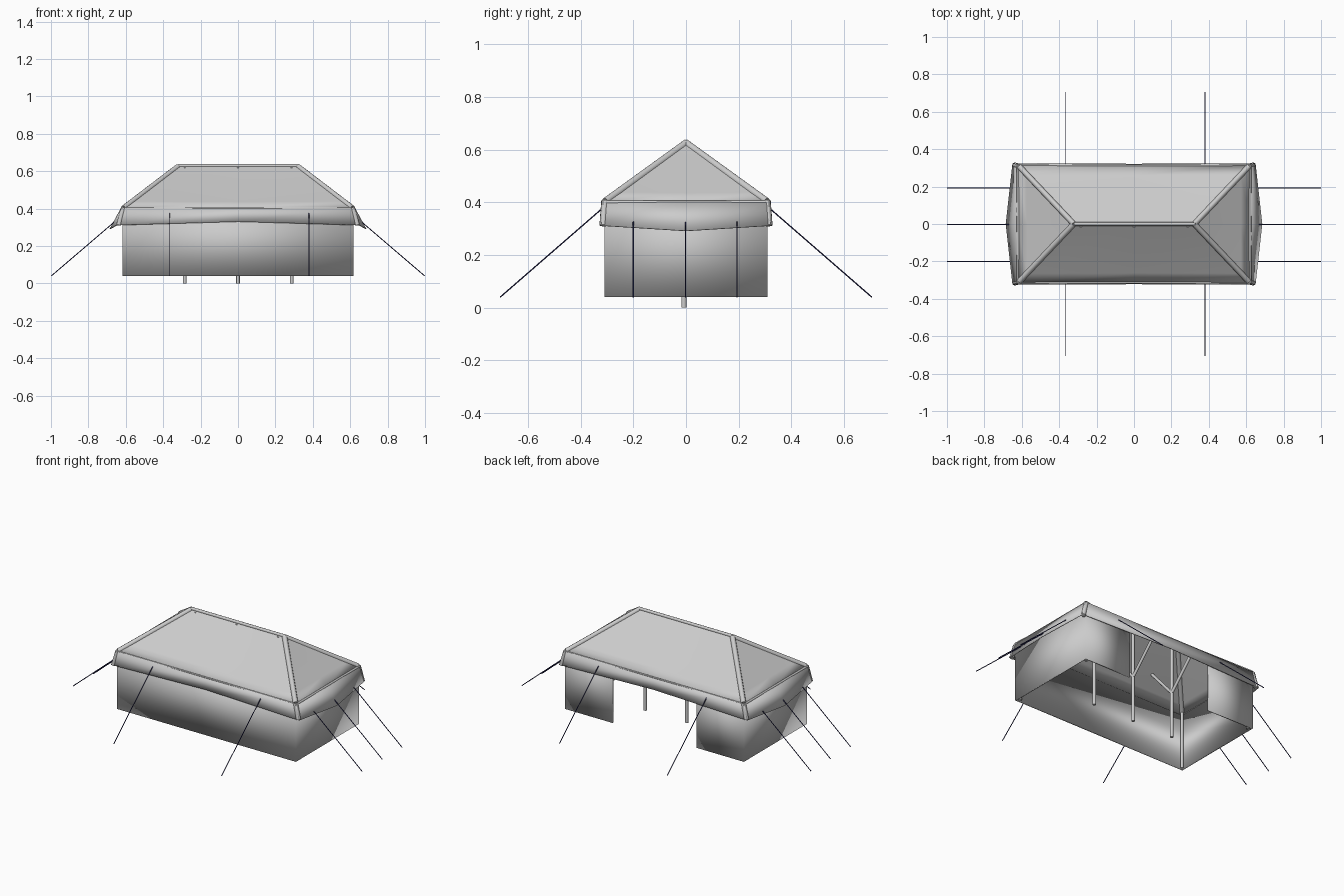
import bpy, bmesh
from mathutils import Vector

if "Cube" in bpy.data.objects:
    bpy.data.objects.remove(bpy.data.objects["Cube"])

rope_mat = bpy.data.materials.new("rope_navy")
rope_mat.diffuse_color = (0.02, 0.02, 0.10, 1)
rope_mat.use_nodes = True
rope_mat.node_tree.nodes["Principled BSDF"].inputs["Base Color"].default_value = rope_mat.diffuse_color


def make(name, bm, mat=None, smooth=None, thick=0):
    me = bpy.data.meshes.new(name)
    bm.to_mesh(me)
    bm.free()
    ob = bpy.data.objects.new(name, me)
    bpy.context.collection.objects.link(ob)
    if mat:
        me.materials.append(mat)
    if thick:
        m = ob.modifiers.new("thickness", 'SOLIDIFY')
        m.thickness = thick
        m.offset = -1
    if smooth:
        bpy.context.view_layer.objects.active = ob
        ob.select_set(True)
        bpy.ops.object.shade_smooth_by_angle(angle=smooth)
        ob.select_set(False)
    return ob


def tube(name, a, b, r, n=8, mat=None):
    a, b = Vector(a), Vector(b)
    d = b - a
    bm = bmesh.new()
    bmesh.ops.create_cone(bm, cap_ends=True, segments=n, radius1=r, radius2=r, depth=d.length)
    bmesh.ops.rotate(bm, verts=bm.verts, matrix=d.to_track_quat('Z', 'Y').to_matrix())
    bmesh.ops.translate(bm, verts=bm.verts, vec=(a + b) / 2)
    return make(name, bm, mat, 0.8 if n > 6 else None)


# Canvas walls, with a wide doorway in the back
path = [(-0.29, 0.31), (-0.617, 0.31), (-0.617, -0.31), (0.617, -0.31), (0.617, 0.31), (0.29, 0.31)]
bm = bmesh.new()
low = [bm.verts.new((x, y, 0.04)) for x, y in path]
top = [bm.verts.new((x, y, 0.395)) for x, y in path]
for i in range(len(path) - 1):
    bm.faces.new((low[i], low[i + 1], top[i + 1], top[i]))
make("canvas_walls", bm, smooth=0.5, thick=0.01)


# Roof and valance: rings of corner and mid-side points, counter-clockwise
def ring(bm, cx, cy, cz, mx, my, mzx, mzy):
    pts = [(cx, -cy, cz), (mx, 0, mzx), (cx, cy, cz), (0, my, mzy),
           (-cx, cy, cz), (-mx, 0, mzx), (-cx, -cy, cz), (0, -my, mzy)]
    return [bm.verts.new(p) for p in pts]


def bridge(bm, a, b):
    for i in range(8):
        j = (i + 1) % 8
        bm.faces.new((a[i], a[j], b[j], b[i]))


bm = bmesh.new()
eave = ring(bm, 0.622, 0.318, 0.402, 0.622, 0.316, 0.400, 0.402)
hem = ring(bm, 0.572, 0.264, 0.438, 0.572, 0.262, 0.436, 0.436)
bridge(bm, eave, hem)
right, mid, left = (bm.verts.new((x, 0, 0.63)) for x in (0.325, 0, -0.32))
for a, b in ((0, 1), (1, 2)):
    bm.faces.new((hem[a], hem[b], right))
    bm.faces.new((hem[a + 4], hem[b + 4], left))
bm.faces.new((hem[2], hem[3], mid, right))
bm.faces.new((hem[3], hem[4], left, mid))
bm.faces.new((hem[6], hem[7], mid, left))
bm.faces.new((hem[7], hem[0], right, mid))
make("hip_roof", bm, smooth=0.35, thick=0.006)

bm = bmesh.new()
skirt = ring(bm, 0.650, 0.324, 0.312, 0.686, 0.322, 0.292, 0.330)
edge = ring(bm, 0.624, 0.320, 0.404, 0.628, 0.318, 0.400, 0.404)
bridge(bm, skirt, edge)
make("roof_valance", bm, smooth=0.35, thick=0.005)

# Padded seams along the ridge, hips and eaves
tube("ridge_seam", (-0.32, 0, 0.628), (0.325, 0, 0.628), 0.010)
for sx in (-1, 1):
    for sy in (-1, 1):
        tube("hip_seam", (sx * 0.322, 0, 0.624), (sx * 0.612, sy * 0.306, 0.403), 0.015)
        tube("corner_fold", (sx * 0.612, sy * 0.308, 0.405), (sx * 0.638, sy * 0.315, 0.312), 0.014)
        tube("corner_post", (sx * 0.597, sy * 0.29, 0.04), (sx * 0.597, sy * 0.29, 0.40), 0.009)
    tube("end_eave_seam", (sx * 0.62, -0.31, 0.400), (sx * 0.62, 0.31, 0.400), 0.007)
    tube("side_eave_seam", (-0.61, sx * 0.314, 0.402), (0.61, sx * 0.314, 0.402), 0.005)

# Centre poles with forked braces
for x in (-0.285, 0.0, 0.287):
    tube("centre_pole", (x, -0.008, 0), (x, -0.008, 0.62), 0.010)
    for sy in (-1, 1):
        tube("pole_brace", (x, -0.008, 0.29), (x, sy * 0.18, 0.485), 0.009)

# Guy ropes
for s in (-1, 1):
    for x in (-0.365, 0.38):
        tube("side_guy_rope", (x, s * 0.316, 0.378), (x, s * 0.705, 0.04), 0.0025, 6, rope_mat)
    for y in (-0.2, -0.002, 0.193):
        tube("end_guy_rope", (s * 0.665, y, 0.325), (s * 0.998, y, 0.04), 0.0025, 6, rope_mat)
